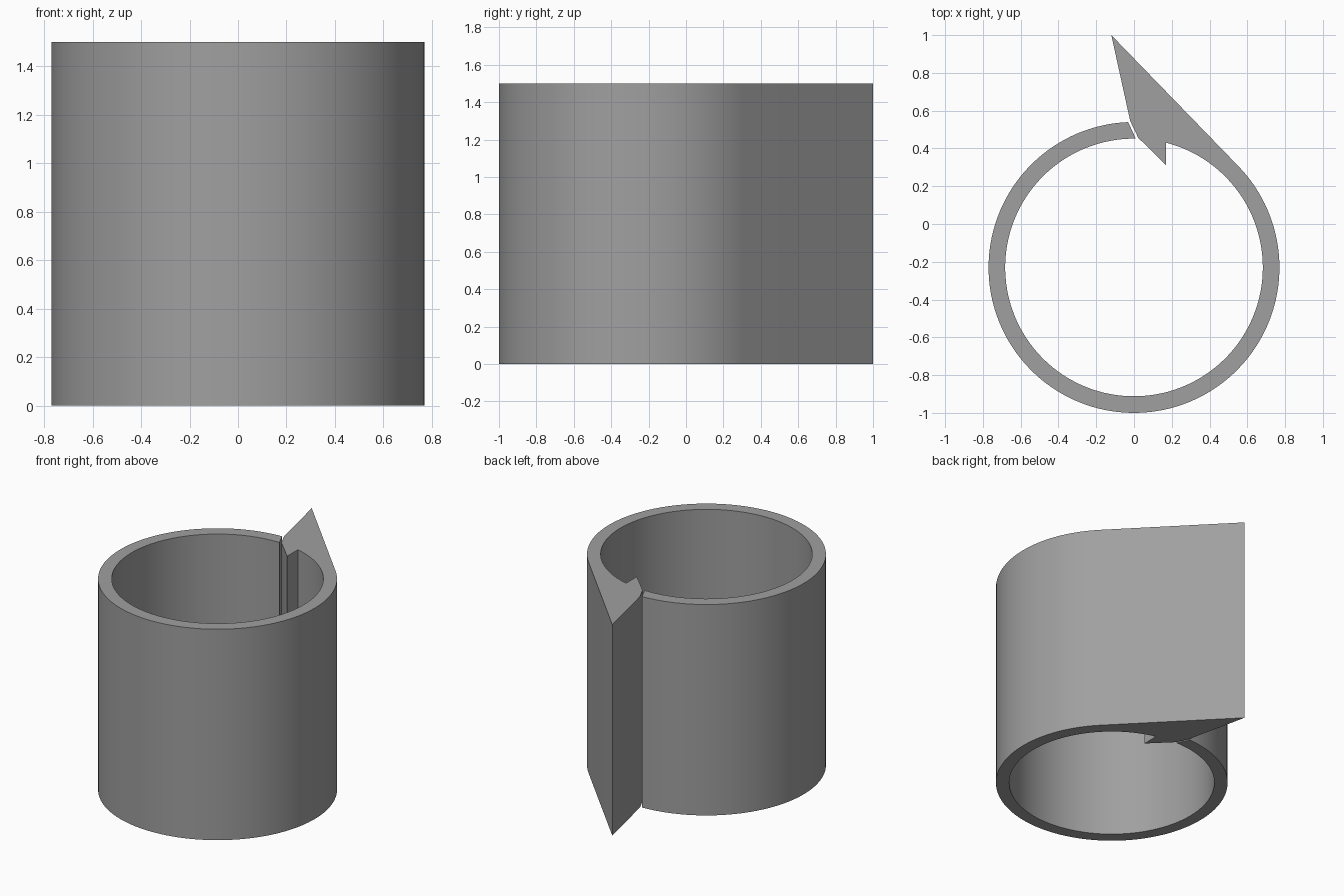
import bpy, bmesh, math

if "Cube" in bpy.data.objects:
    bpy.data.objects.remove(bpy.data.objects["Cube"])

HEIGHT = 1.5
CY = -0.23              # ring centre on y
R_OUT, R_IN = 0.77, 0.682


def arc(radius, start, end, steps):
    """Points on a ring circle between two angles in degrees."""
    pts = []
    for i in range(steps + 1):
        a = math.radians(start + (end - start) * i / steps)
        pts.append((radius * math.cos(a), CY + radius * math.sin(a)))
    return pts


# Split ring profile: outer wall, pointed fin, hooked tooth, inner wall
tip = (-0.12, 1.0)
tangent = math.degrees(math.atan2(tip[1] - CY, tip[0])
                       - math.acos(R_OUT / math.hypot(tip[0], tip[1] - CY)))
tooth_root = math.degrees(math.acos(0.17 / R_IN))
profile = arc(R_OUT, 92.3, 360 + tangent, 120)
profile += [tip, (-0.02, 0.545), (0.022, 0.457), (0.17, 0.31)]
profile += arc(R_IN, 360 + tooth_root, 89.2, 120)

# Extrude the profile into one solid sleeve
bm = bmesh.new()
base = bm.faces.new([bm.verts.new((x, y, 0)) for x, y in profile])
top = bmesh.ops.extrude_face_region(bm, geom=[base], use_keep_orig=True)
for v in top["geom"]:
    if isinstance(v, bmesh.types.BMVert):
        v.co.z = HEIGHT
bmesh.ops.recalc_face_normals(bm, faces=bm.faces)
caps = [f for f in bm.faces if len(f.verts) > 4]
bmesh.ops.triangulate(bm, faces=caps)
bmesh.ops.recalc_face_normals(bm, faces=bm.faces)

mesh = bpy.data.meshes.new("split_ring_sleeve")
bm.to_mesh(mesh)
bm.free()
sleeve = bpy.data.objects.new("split_ring_sleeve", mesh)
bpy.context.collection.objects.link(sleeve)

# Plain grey finish
grey = bpy.data.materials.new("grey")
grey.diffuse_color = (0.35, 0.35, 0.35, 1)
grey.use_nodes = True
grey.node_tree.nodes["Principled BSDF"].inputs["Base Color"].default_value = grey.diffuse_color
mesh.materials.append(grey)

# Smooth walls, sharp corners
bpy.context.view_layer.objects.active = sleeve
sleeve.select_set(True)
bpy.ops.object.shade_smooth_by_angle(angle=math.radians(20))
